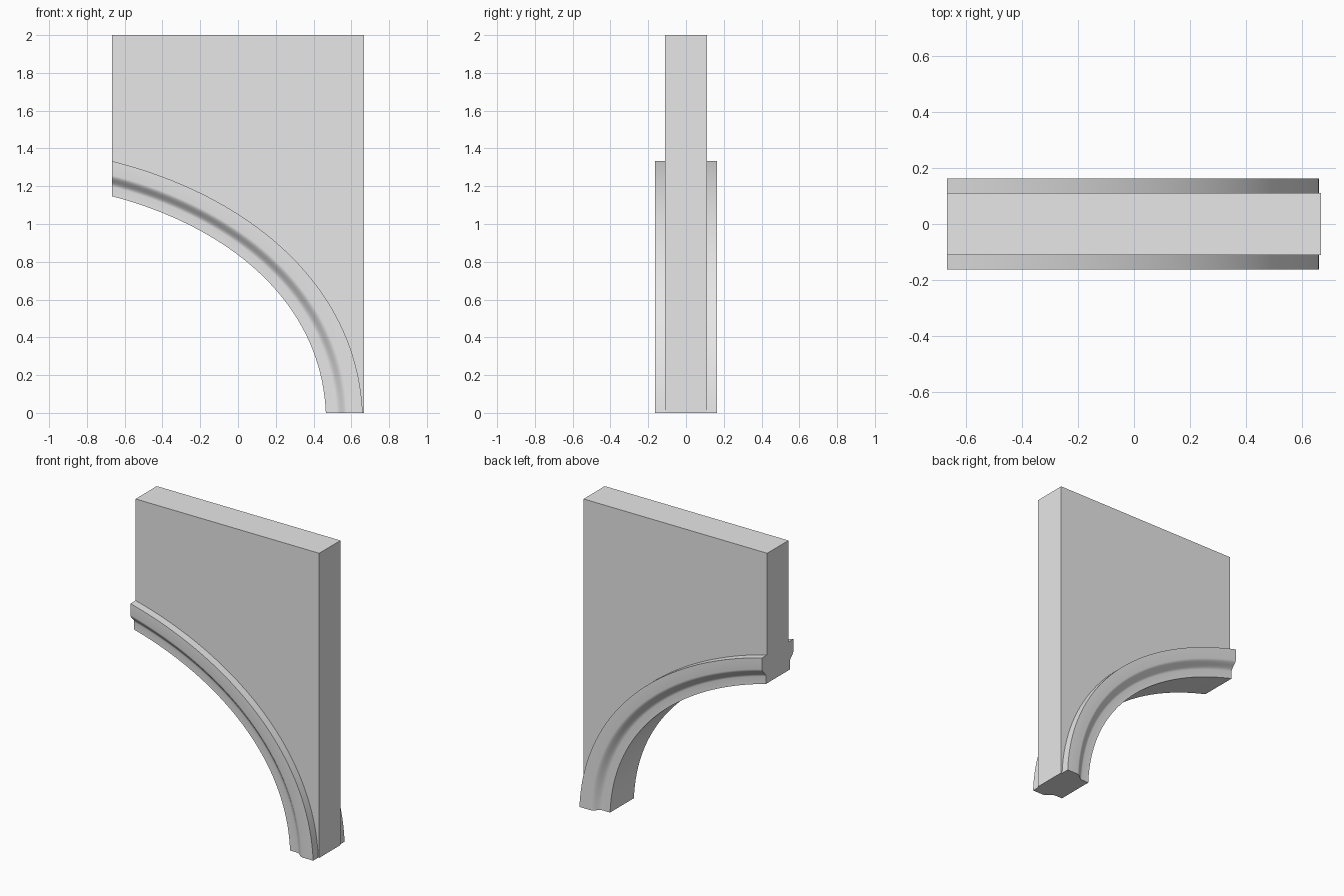
import bpy
import math
from mathutils import Vector
from mathutils.geometry import interpolate_bezier

cube = bpy.data.objects.get("Cube")
if cube:
    bpy.data.objects.remove(cube, do_unlink=True)

STEPS = 40        # segments along the arch
WALL = 0.11       # half thickness of the wall
LIP = 0.163       # half thickness of the moulding at its outer lip
SOFFIT = 0.124    # half thickness of the moulding at its inner edge
SIDE = 0.667      # half width

stone = bpy.data.materials.new("plain grey")
stone.use_nodes = True
grey = (0.8, 0.8, 0.8, 1)
stone.diffuse_color = grey
stone.node_tree.nodes["Principled BSDF"].inputs["Base Color"].default_value = grey


def curve(*points):
    p0, p1, p2, p3 = [Vector((x, 0, z)) for x, z in points]
    return interpolate_bezier(p0, p1, p2, p3, STEPS + 1)


def make_object(name, verts, faces):
    mesh = bpy.data.meshes.new(name)
    mesh.from_pydata(verts, [], faces)
    mesh.materials.append(stone)
    obj = bpy.data.objects.new(name, mesh)
    bpy.context.collection.objects.link(obj)
    bpy.ops.object.select_all(action="DESELECT")
    obj.select_set(True)
    bpy.context.view_layer.objects.active = obj
    bpy.ops.object.mode_set(mode="EDIT")
    bpy.ops.mesh.select_all(action="SELECT")
    bpy.ops.mesh.normals_make_consistent(inside=False)
    bpy.ops.object.mode_set(mode="OBJECT")
    bpy.ops.object.shade_smooth_by_angle(angle=math.radians(35))
    return obj


# Outer and inner edges of the arch, from the crown down to the springing
outer = curve((-SIDE, 1.333), (0.053, 1.153), (0.63, 0.68), (0.66, 0))
inner = curve((-SIDE, 1.147), (-0.05, 0.985), (0.44, 0.59), (0.465, 0))

# Wall above the arch, closed below by the moulding
outline = [(p.x, p.z) for p in outer] + [(SIDE, 0), (SIDE, 2), (-SIDE, 2)]
n = len(outline)
verts = [(x, y, z) for y in (-WALL, WALL) for x, z in outline]
faces = [tuple(range(n)), tuple(range(n, 2 * n))]
faces += [(i, (i + 1) % n, (i + 1) % n + n, i + n) for i in range(STEPS, n)]
make_object("spandrel_wall", verts, faces)

# Moulding section: (half thickness, share of the way from outer to inner edge)
half = [(WALL, 0), (LIP, 0)]
OGEE = 10
for k in range(OGEE + 1):
    s = k / OGEE
    drop = (1 - math.cos(math.pi * s)) / 2
    half.append((LIP - (LIP - SOFFIT) * drop, 0.4 + 0.33 * s))
half.append((SOFFIT, 1))
section = [(-y, v) for y, v in half] + [(y, v) for y, v in reversed(half)]

# Sweep the section along the arch and cap both ends
m = len(section)
verts = []
for a, b in zip(outer, inner):
    for y, v in section:
        p = a.lerp(b, v)
        verts.append((p.x, y, p.z))
faces = [(r * m + k, r * m + k + 1, (r + 1) * m + k + 1, (r + 1) * m + k)
         for r in range(STEPS) for k in range(m - 1)]
faces += [tuple(range(m)), tuple(range(STEPS * m, (STEPS + 1) * m))]
make_object("arch_moulding", verts, faces)
